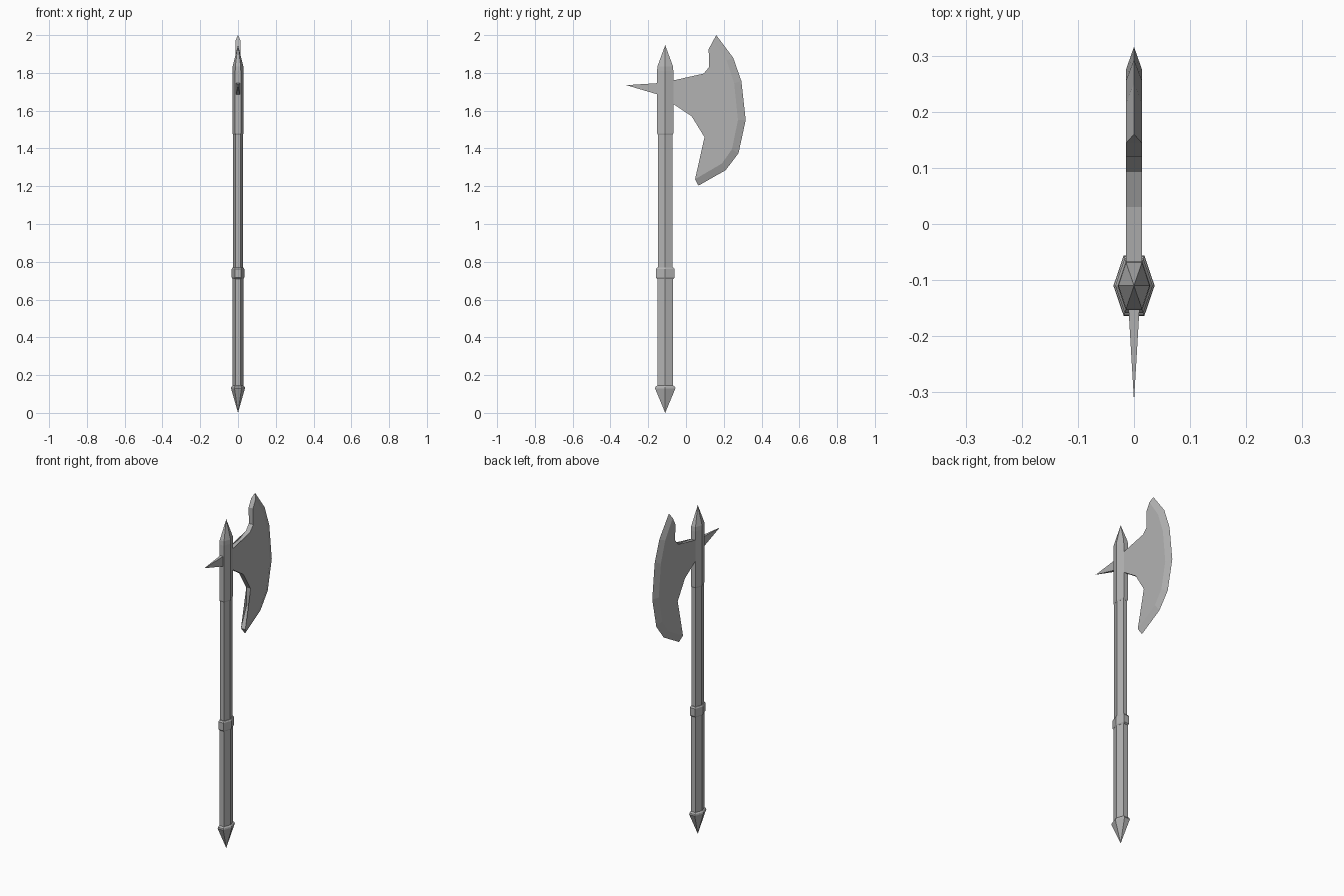
import bpy, bmesh
from math import cos, sin, pi

cube = bpy.data.objects.get("Cube")
if cube:
    bpy.data.objects.remove(cube, do_unlink=True)

# One plain grey for the whole weapon
grey = bpy.data.materials.new("plain grey")
grey.use_nodes = True
colour = (0.45, 0.45, 0.45, 1)
grey.diffuse_color = colour
grey.node_tree.nodes["Principled BSDF"].inputs["Base Color"].default_value = colour

SHAFT_Y = -0.11
FLATTEN = 0.68   # shaft is narrower across x than along y


def finish(name, bm):
    bmesh.ops.recalc_face_normals(bm, faces=bm.faces)
    mesh = bpy.data.meshes.new(name)
    bm.to_mesh(mesh)
    bm.free()
    mesh.materials.append(grey)
    obj = bpy.data.objects.new(name, mesh)
    bpy.context.collection.objects.link(obj)
    return obj


def hex_part(name, profile):
    """Six-sided part from (half depth, z) pairs; zero depth makes a point."""
    bm = bmesh.new()
    rings = []
    for r, z in profile:
        if r == 0:
            rings.append([bm.verts.new((0, SHAFT_Y, z))] * 6)
        else:
            rings.append([bm.verts.new((r * FLATTEN * cos(i * pi / 3),
                                        SHAFT_Y + r * sin(i * pi / 3) / sin(pi / 3), z))
                          for i in range(6)])
    for a, b in zip(rings, rings[1:]):
        for i in range(6):
            j = (i + 1) % 6
            bm.faces.new(list(dict.fromkeys((a[i], a[j], b[j], b[i]))))
    for ring in (rings[0], rings[-1]):
        if ring[0] is not ring[1]:
            bm.faces.new(ring)
    return finish(name, bm)


# Shaft and fittings
hex_part("pommel_spike", [(0, 0), (0.054, 0.13), (0.052, 0.138), (0.042, 0.145)])
hex_part("lower_grip", [(0.042, 0.13), (0.042, 0.73)])
hex_part("grip_collar", [(0.043, 0.71), (0.049, 0.716), (0.049, 0.762), (0.043, 0.77)])
hex_part("upper_shaft", [(0.038, 0.74), (0.038, 1.49)])
hex_part("head_socket", [(0.039, 1.472), (0.043, 1.48), (0.043, 1.81),
                         (0.041, 1.835), (0, 1.947)])

# Blade: flat cheeks, square back rim, sharp cutting edge
T = 0.0143
back_rim = [(0.048, 1.237), (0.10, 1.35), (0.098, 1.46), (0.03, 1.57), (-0.09, 1.65),
            (-0.09, 1.755), (0.03, 1.77), (0.093, 1.796), (0.122, 1.83),
            (0.12, 1.926), (0.144, 1.97)]
edge = [(0.16, 2.0), (0.25, 1.88), (0.293, 1.757), (0.316, 1.55),
        (0.278, 1.375), (0.21, 1.285), (0.066, 1.203)]
bevel_line = [(0.215, 1.865), (0.255, 1.745), (0.275, 1.55), (0.243, 1.395), (0.19, 1.32)]

bm = bmesh.new()
sharp = [bm.verts.new((0, y, z)) for y, z in edge]
rims = []
for side in (T, -T):
    rim = [bm.verts.new((side, y, z)) for y, z in back_rim]
    inner = [bm.verts.new((side, y, z)) for y, z in bevel_line]
    bm.faces.new(rim + inner)
    line = [rim[-1]] + inner + [rim[0]]
    for i in range(len(line) - 1):
        bm.faces.new((line[i], line[i + 1], sharp[i + 1], sharp[i]))
    rims.append(rim)
left, right = rims
for i in range(len(left) - 1):
    bm.faces.new((left[i], left[i + 1], right[i + 1], right[i]))
bm.faces.new((left[0], right[0], sharp[-1]))
bm.faces.new((left[-1], right[-1], sharp[0]))
bmesh.ops.triangulate(bm, faces=[f for f in bm.faces if len(f.verts) > 4])
finish("axe_blade", bm)

# Rear spike: four-sided pyramid
bm = bmesh.new()
base = [bm.verts.new((x, -0.13, z)) for x, z in
        ((-0.011, 1.68), (0.011, 1.68), (0.011, 1.747), (-0.011, 1.747))]
tip = bm.verts.new((0, -0.316, 1.735))
bm.faces.new(base)
for i in range(4):
    bm.faces.new((base[i], base[(i + 1) % 4], tip))
finish("rear_spike", bm)
